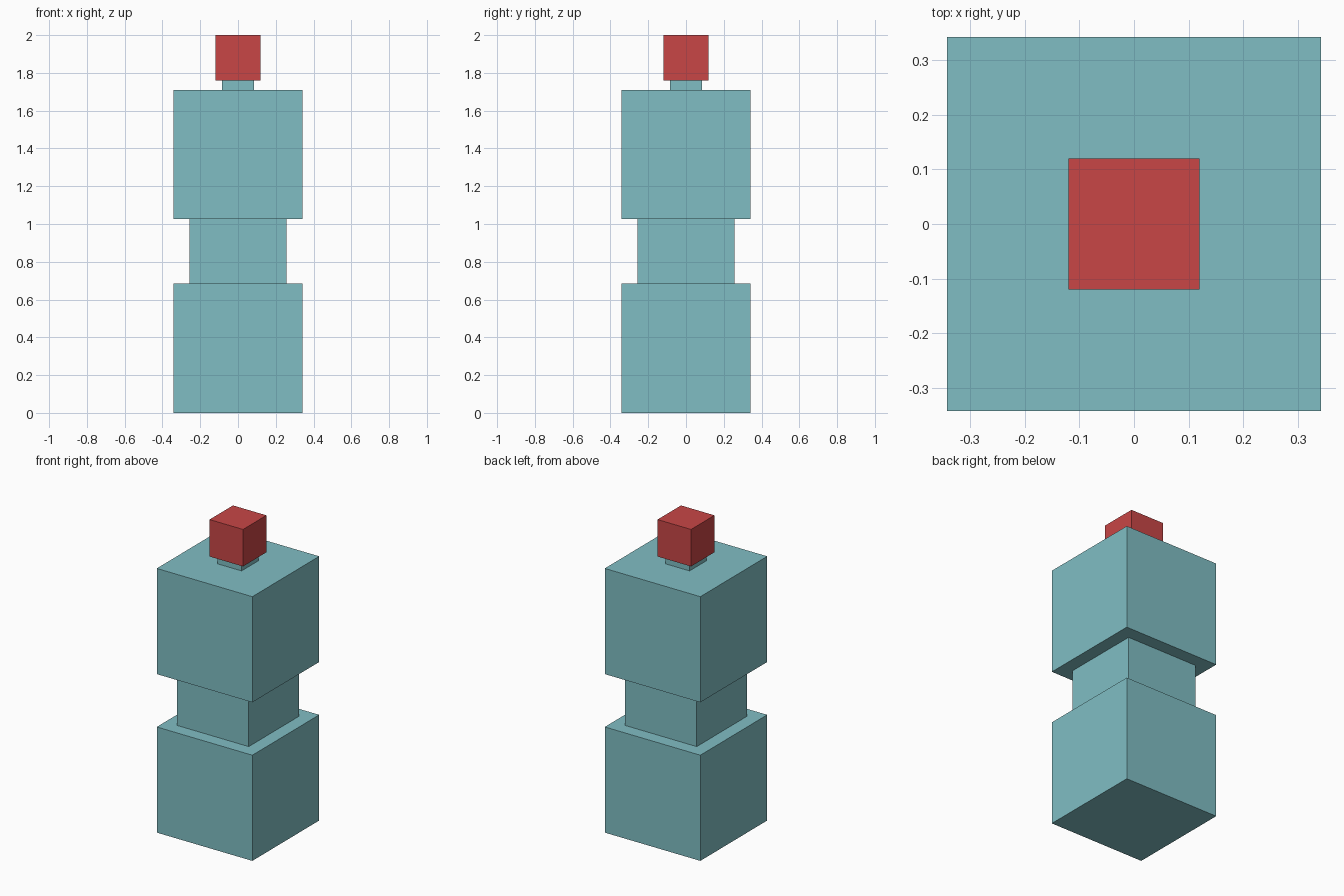
import bpy

if "Cube" in bpy.data.objects:
    bpy.data.objects.remove(bpy.data.objects["Cube"])


def material(name, rgb):
    m = bpy.data.materials.new(name)
    m.diffuse_color = (*rgb, 1.0)
    m.use_nodes = True
    m.node_tree.nodes["Principled BSDF"].inputs["Base Color"].default_value = m.diffuse_color
    return m


teal = material("pale teal", (0.216, 0.515, 0.552))
red = material("red", (0.578, 0.061, 0.061))

# The whole tower is laid out on one unit: 23.4 units tall = 2.0
U = 2.0 / 23.4


def block(name, width, z0, z1, mat):
    bpy.ops.mesh.primitive_cube_add(size=1, location=(0, 0, (z0 + z1) / 2 * U))
    ob = bpy.context.object
    ob.name = name
    ob.scale = (width * U, width * U, (z1 - z0) * U)
    bpy.ops.object.transform_apply(location=False, rotation=False, scale=True)
    ob.data.materials.append(mat)


# Stacked blocks, bottom to top
block("lower_block", 8, 0, 8, teal)
block("waist_block", 6, 8, 12, teal)
block("upper_block", 8, 12, 20, teal)
block("neck", 2, 20, 20.6, teal)
block("top_knob", 2.8, 20.6, 23.4, red)
